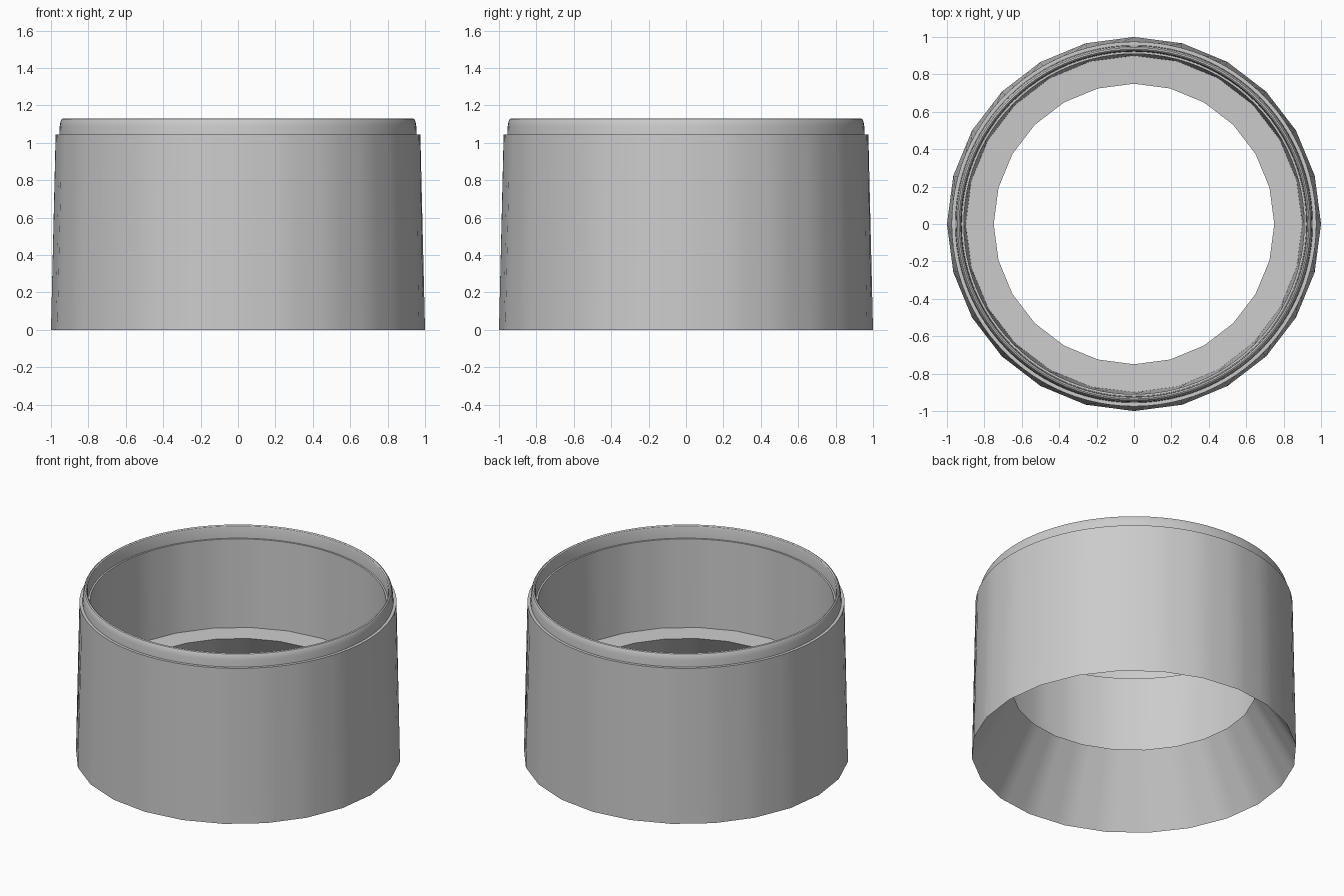
import bpy, bmesh, math

if "Cube" in bpy.data.objects:
    bpy.data.objects.remove(bpy.data.objects["Cube"])

SEG = 96      # smooth upper circles
SIDES = 24    # coarse lower polygon

grey = bpy.data.materials.new("light_grey")
grey.diffuse_color = (0.6, 0.6, 0.6, 1)
grey.use_nodes = True
grey.node_tree.nodes["Principled BSDF"].inputs["Base Color"].default_value = grey.diffuse_color


def radius_at(r, a, coarse):
    """Radius at angle a, on a circle or on a 24-sided polygon."""
    if not coarse:
        return r
    step = 2 * math.pi / SIDES
    return r * math.cos(step / 2) / math.cos(a % step - step / 2)


def lathe(name, profile):
    """Spin a closed profile of (radius, height, coarse) points around z."""
    bm = bmesh.new()
    rings = []
    for r, z, coarse in profile:
        ring = []
        for i in range(SEG):
            a = 2 * math.pi * i / SEG
            q = radius_at(r, a, coarse)
            ring.append(bm.verts.new((q * math.cos(a), q * math.sin(a), z)))
        rings.append(ring)
    for k in range(len(rings)):
        a, b = rings[k], rings[(k + 1) % len(rings)]
        for i in range(SEG):
            j = (i + 1) % SEG
            bm.faces.new((a[i], a[j], b[j], b[i]))
    bmesh.ops.recalc_face_normals(bm, faces=bm.faces)
    me = bpy.data.meshes.new(name)
    bm.to_mesh(me)
    bm.free()
    ob = bpy.data.objects.new(name, me)
    bpy.context.collection.objects.link(ob)
    me.materials.append(grey)
    bpy.ops.object.select_all(action='DESELECT')
    ob.select_set(True)
    bpy.context.view_layer.objects.active = ob
    bpy.ops.object.shade_smooth_by_angle(angle=math.radians(30))
    return ob


# Body: tapering outer wall, conical underside, flat inner shelf, inner wall
lathe("body", [
    (1.00, 0.00, True),
    (0.975, 1.045, False),
    (0.91, 1.045, False),
    (0.90, 0.45, True),
    (0.75, 0.445, True),
])

# Rim: thin raised lip with a rounded top edge
lathe("rim", [
    (0.956, 1.04, False),
    (0.953, 1.09, False),
    (0.949, 1.115, False),
    (0.943, 1.127, False),
    (0.935, 1.131, False),
    (0.928, 1.125, False),
    (0.924, 1.11, False),
    (0.921, 1.04, False),
])
